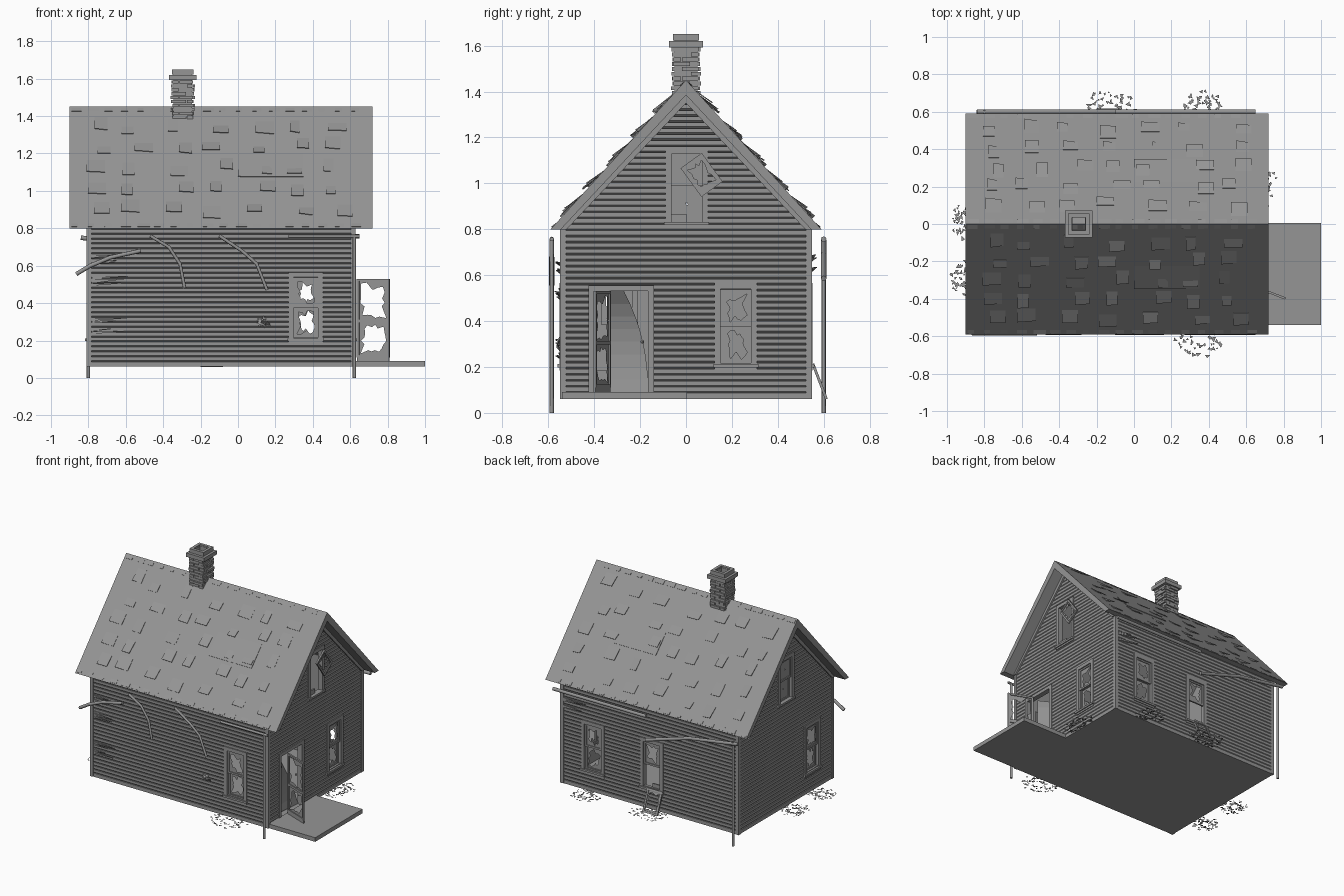
import bpy, bmesh, math, random
from mathutils import Vector, Matrix

random.seed(4)
rnd = random.uniform
cube = bpy.data.objects.get("Cube")
if cube:
    bpy.data.objects.remove(cube)

grey = bpy.data.materials.new("weathered_grey")
grey.use_nodes = True
grey.diffuse_color = (0.3, 0.3, 0.3, 1)
grey.node_tree.nodes["Principled BSDF"].inputs["Base Color"].default_value = (0.3, 0.3, 0.3, 1)

X0, X1, Y, BASE, EAVE, RIDGE = -0.805, 0.625, 0.545, 0.06, 0.8, 1.45

# Wall frames: along the wall, outward, up
WALLS = {
    "front": lambda u, d, z: (u, -Y - d, z),
    "back": lambda u, d, z: (u, Y + d, z),
    "right": lambda u, d, z: (X1 + d, u, z),
    "left": lambda u, d, z: (X0 - d, u, z),
}
world = lambda x, y, z: (x, y, z)


def finish(name, bm):
    bmesh.ops.recalc_face_normals(bm, faces=bm.faces)
    mesh = bpy.data.meshes.new(name)
    bm.to_mesh(mesh)
    bm.free()
    mesh.materials.append(grey)
    obj = bpy.data.objects.new(name, mesh)
    bpy.context.scene.collection.objects.link(obj)
    return obj


def loft(bm, a, b):
    """Closed solid between two matching outlines."""
    va, vb = [bm.verts.new(p) for p in a], [bm.verts.new(p) for p in b]
    for i in range(len(a)):
        j = (i + 1) % len(a)
        bm.faces.new((va[i], va[j], vb[j], vb[i]))
    bm.faces.new(va)
    bm.faces.new(vb)


def box(bm, P, u0, u1, d0, d1, z0, z1):
    ring = lambda z: [P(u0, d0, z), P(u1, d0, z), P(u1, d1, z), P(u0, d1, z)]
    loft(bm, ring(z0), ring(z1))


def border(bm, P, u0, u1, d0, d1, z0, z1, w):
    """Rectangular frame of four bars."""
    box(bm, P, u0, u0 + w, d0, d1, z0, z1)
    box(bm, P, u1 - w, u1, d0, d1, z0, z1)
    box(bm, P, u0 + w, u1 - w, d0, d1, z0, z0 + w)
    box(bm, P, u0 + w, u1 - w, d0, d1, z1 - w, z1)


def broken_pane(bm, P, u0, u1, d, z0, z1, lo=0.4, hi=0.9):
    """Pane of glass with a jagged hole."""
    cu, cz, hu, hz, n = (u0 + u1) / 2, (z0 + z1) / 2, (u1 - u0) / 2, (z1 - z0) / 2, 20
    outer, inner = [], []
    for i in range(n):
        a = math.tau * (i + 0.5) / n
        c, s = math.cos(a), math.sin(a)
        k = 1 / max(abs(c), abs(s))
        r = k * rnd(lo, hi)
        outer.append(bm.verts.new(P(cu + hu * c * k, d, cz + hz * s * k)))
        inner.append(bm.verts.new(P(cu + hu * c * r, d, cz + hz * s * r)))
    for i in range(n):
        j = (i + 1) % n
        bm.faces.new((outer[i], outer[j], inner[j], inner[i]))


def sash(bm, P, u0, u1, d, z0, z1, lo=0.4, hi=0.9):
    border(bm, P, u0, u1, d - 0.006, d + 0.006, z0, z1, 0.013)
    broken_pane(bm, P, u0 + 0.01, u1 - 0.01, d, z0 + 0.01, z1 - 0.01, lo, hi)


# Openings: wall, span along wall, height span, sashes present (upper, lower)
WINDOWS = [
    ("front", 0.295, 0.43, 0.21, 0.54, 1, 1), ("back", 0.3, 0.435, 0.21, 0.54, 1, 1),
    ("back", -0.175, -0.04, 0.21, 0.54, 1, 0), ("right", 0.15, 0.285, 0.21, 0.54, 1, 1),
    ("right", -0.065, 0.07, 0.83, 1.13, 0, 0), ("left", -0.37, -0.235, 0.21, 0.54, 1, 1),
    ("left", -0.065, 0.07, 0.83, 1.13, 1, 1),
]
DOOR = ("right", -0.4, -0.165, 0.06, 0.53)

# Clapboard walls, split around the openings
H = 0.0262
for wall, P in WALLS.items():
    gable = wall in ("right", "left")
    lo, hi = (-Y, Y) if gable else (X0, X1)
    top = 1.41 if gable else 0.815
    limit = (lambda z: max((1.42 - z) / 1.08, 0.002)) if gable else (lambda z: 9)
    holes = [w[1:5] for w in WINDOWS + [DOOR] if w[0] == wall]
    bm = bmesh.new()
    z = BASE
    while z < top:
        cuts = sorted((h[0], h[1]) for h in holes if h[2] < z + H / 2 < h[3])
        edges = [lo] + [e for c in cuts for e in c] + [hi]
        prof = [(-0.022, z), (-0.008, z), (0, z + 0.3 * H), (0, z + H), (-0.022, z + H)]
        for a, b in zip(edges[::2], edges[1::2]):
            side = lambda u: [P(max(-limit(q), min(limit(q), u)), d, q) for d, q in prof]
            loft(bm, side(a), side(b))
        z += H
    finish(wall + "_clapboards", bm)

# Corner boards
bm = bmesh.new()
for x in (X0 - 0.004, X1 - 0.022):
    for y in (-Y - 0.004, Y - 0.022):
        box(bm, world, x, x + 0.026, y, y + 0.026, BASE, EAVE + 0.015)
finish("corner_boards", bm)

# Windows
for wall, u0, u1, z0, z1, up, low in WINDOWS:
    P, bm = WALLS[wall], bmesh.new()
    border(bm, P, u0 - 0.025, u1 + 0.025, -0.03, 0.006, z0 - 0.025, z1 + 0.025, 0.026)
    box(bm, P, u0 - 0.03, u1 + 0.03, -0.02, 0.014, z0 - 0.012, z0 + 0.002)
    mid = (z0 + z1) / 2
    whole = wall == "left" and z0 > 0.7
    span = (0.02, 0.1) if whole else (0.4, 0.85)
    if up:
        sash(bm, P, u0, u1, -0.008, mid, z1, *span)
    if low:
        sash(bm, P, u0, u1, -0.02, z0, mid + 0.01, *span)
    else:
        box(bm, P, u0, u0 + 0.07, -0.02, -0.01, z0, z0 + 0.035)
    finish(wall + "_window", bm)

# Sash hanging crooked from the upper window
bm = bmesh.new()
sash(bm, world, -0.057, 0.057, 0, -0.077, 0.077, 0.55, 0.85)
obj = finish("hanging_sash", bm)
obj.matrix_world = (Matrix.Translation((X1 + 0.022, 0.068, 1.037))
                    @ Matrix.Rotation(math.radians(36), 4, "X") @ Matrix.Rotation(math.pi / 2, 4, "Z"))

# Sash leaning on the back wall
bm = bmesh.new()
sash(bm, world, -0.06, 0.06, 0, 0, 0.165, 0.6, 0.9)
obj = finish("leaning_sash", bm)
obj.matrix_world = Matrix.Translation((-0.14, 0.612, BASE)) @ Matrix.Rotation(math.radians(21), 4, "X")

# Door casing, warped inner door and open storm door
bm, P = bmesh.new(), WALLS["right"]
box(bm, P, -0.425, -0.4, -0.03, 0.007, 0.09, 0.555)
box(bm, P, -0.165, -0.14, -0.03, 0.007, 0.09, 0.555)
box(bm, P, -0.4, -0.165, -0.03, 0.007, 0.53, 0.555)
finish("door_casing", bm)

bm = bmesh.new()
rows = []
for i in range(9):
    t = i / 8
    y = -0.165 - 0.105 * t ** 2.2
    z = 0.09 + 0.44 * t
    rows.append([(0.585, -0.345, z), (0.6 - 0.16 * t, y, z), (0.585 - 0.16 * t, y, z), (0.57, -0.345, z)])
for a, b in zip(rows, rows[1:]):
    loft(bm, a, b)
bmesh.ops.remove_doubles(bm, verts=bm.verts, dist=0.0001)
bmesh.ops.create_uvsphere(bm, u_segments=8, v_segments=6, radius=0.008,
                          matrix=Matrix.Translation((0.6, -0.19, 0.31)))
finish("inner_door", bm)

bm = bmesh.new()
box(bm, world, 0, 0.185, -0.004, 0.004, 0, 0.03)
sash(bm, world, 0, 0.185, 0, 0.02, 0.22, 0.55, 0.92)
sash(bm, world, 0, 0.185, 0, 0.21, 0.44, 0.55, 0.92)
obj = finish("storm_door", bm)
obj.matrix_world = Matrix.Translation((0.637, -0.332, 0.09)) @ Matrix.Rotation(math.radians(-21), 4, "Z")

# Floor and porch
bm = bmesh.new()
box(bm, world, X0, X1, -Y, Y, BASE, 0.085)
finish("floor_slab", bm)
bm = bmesh.new()
box(bm, world, X1, 1.0, -0.54, 0.005, BASE, 0.09)
finish("porch_slab", bm)

# Roof shell with rake boards
bm = bmesh.new()
outline = [(-0.59, EAVE), (0, RIDGE), (0.59, EAVE), (0.545, EAVE), (0, 1.385), (-0.545, EAVE)]
for s in (-1, 1):
    half = [(0, RIDGE), (s * 0.59, EAVE), (s * 0.545, EAVE), (0, 1.385)]
    loft(bm, [(-0.9, y, z) for y, z in half], [(0.72, y, z) for y, z in half])
    rake = [(0, 1.4), (s * 0.56, EAVE), (s * 0.52, EAVE), (0, 1.35)]
    for x in (X0 - 0.012, X1):
        loft(bm, [(x, y, z) for y, z in rake], [(x + 0.012, y, z) for y, z in rake])
finish("roof", bm)

# Lifted and slipped shingles
bm = bmesh.new()
for s in (-1, 1):
    normal = Vector((0, s * 0.65, 0.59)).normalized()

    def on_roof(x, t, h):
        return Vector((x, s * 0.59 * (1 - t), EAVE + 0.65 * t)) + normal * h

    def shingle(x, t, w, l, lift):
        pts = [(x, t, lift), (x + w, t, lift * rnd(0.1, 1)), (x + w, t + l, 0.001), (x, t + l, 0.001)]
        loft(bm, [on_roof(*p) for p in pts], [on_roof(a, b, h - 0.004) for a, b, h in pts])

    for i in range(7):
        for j in range(5):
            shingle(-0.85 + 0.215 * i + rnd(0, 0.12), 0.07 + 0.175 * j + rnd(0, 0.06),
                    rnd(0.05, 0.1), rnd(0.06, 0.11), rnd(0.006, 0.022))
    for i in range(18):
        x = -0.89 + i * 0.088
        shingle(x, 0.01, rnd(0.03, 0.07), 0.03, rnd(0.002, 0.006))
        shingle(x, 0.96, rnd(0.03, 0.07), 0.03, rnd(0.002, 0.006))
    shingle(0.0, 0.42, 0.35, 0.2, 0.008)
finish("loose_shingles", bm)

# Brick chimney
bm, CX = bmesh.new(), -0.295
chimney = lambda u, d, z: (CX + u, d, z)
border_z = lambda half, inner, z0, z1: [
    box(bm, (lambda u, d, z, k=k: tuple(Matrix.Rotation(k * math.pi / 2, 3, "Z") @ Vector((u, d, z))
                                        + Vector((CX, 0, 0)))),
        -half, inner, inner, half, z0, z1) for k in range(4)]
border_z(0.05, 0.034, 1.38, 1.64)
for i in range(10):
    z = 1.385 + i * 0.021
    for k in range(4):
        turn = Matrix.Rotation(k * math.pi / 2, 3, "Z")
        P = lambda u, d, z: turn @ Vector((u, d, z)) + Vector((CX, 0, 0))
        joint = 0.02 if i % 2 else -0.02
        for a, b in ((-0.055, joint - 0.002), (joint + 0.002, 0.055)):
            box(bm, P, a, b, 0.04, 0.054 + rnd(0, 0.012), z, z + 0.017)
border_z(0.073, 0.036, 1.592, 1.62)
border_z(0.057, 0.036, 1.622, 1.65)
finish("chimney", bm)


# Gutters and downspouts
def pipe(name, pts, r=0.009):
    cu = bpy.data.curves.new(name, "CURVE")
    cu.dimensions, cu.bevel_depth, cu.bevel_resolution, cu.use_fill_caps = "3D", r, 2, True
    sp = cu.splines.new("POLY")
    sp.points.add(len(pts) - 1)
    for q, p in zip(sp.points, pts):
        q.co = (*p, 1)
    cu.materials.append(grey)
    bpy.context.scene.collection.objects.link(bpy.data.objects.new(name, cu))


F, B = -0.585, 0.6
pipe("front_downspout", [(0.622, F, 0), (0.622, F, 0.76)])
pipe("back_downspout", [(-0.8, B, 0), (-0.8, B, 0.76)])
pipe("front_gutter", [(0.27, F, 0.757), (0.65, F, 0.757)])
pipe("back_gutter", [(-0.1, B, 0.757), (0.65, B, 0.757)], 0.012)
pipe("fallen_back_gutter", [(-0.84, B, 0.75), (-0.45, B, 0.69), (-0.1, B, 0.585)], 0.012)
pipe("hanging_gutter_left", [(-0.47, F, 0.76), (-0.37, F, 0.7), (-0.31, F, 0.61), (-0.285, F, 0.48)])
pipe("hanging_gutter_middle", [(-0.1, F, 0.76), (0.02, F, 0.68), (0.1, F, 0.61), (0.155, F, 0.47)])
pipe("bent_gutter_end", [(-0.865, F, 0.555), (-0.79, F, 0.6), (-0.68, F, 0.645), (-0.52, F, 0.68)], 0.011)

# Splintered boards
bm = bmesh.new()
for wall, start, direction, heights in (("front", -0.78, 1, (0.61, 0.635, 0.5, 0.52, 0.3, 0.24)),
                                        ("back", 0.6, -1, (0.68, 0.655, 0.62))):
    for h in heights:
        for k in range(3):
            z, n = h + rnd(-0.01, 0.01), rnd(0.08, 0.2)
            e, d = start + direction * n, rnd(0.008, 0.025)
            P = WALLS[wall]
            loft(bm, [P(start, 0, z), P(start, 0.006, z), P(start, 0.006, z + 0.012), P(start, 0, z + 0.012)],
                 [P(e, d, z + 0.012), P(e, d + 0.003, z + 0.012), P(e, d + 0.003, z + 0.015), P(e, d, z + 0.015)])
for k in range(16):
    a, r = rnd(0, math.tau), rnd(0.025, 0.05)
    tip = [(0.14 + r * math.cos(a + o) * m, 0.3 + 0.7 * r * math.sin(a + o) * m, d)
           for o, m, d in ((0, 1, 0.004), (0.5, 0.5, 0.02), (-0.5, 0.4, 0.012))]
    bm.faces.new([bm.verts.new(WALLS["front"](u, d, z)) for u, z, d in tip])
finish("splintered_boards", bm)

# Broken glass scattered on the ground
bm = bmesh.new()
for cx, cy, rx, ry in ((0.35, -0.61, 0.15, 0.105), (-0.13, 0.62, 0.15, 0.1), (0.37, 0.62, 0.11, 0.1),
                       (-0.89, 0.02, 0.1, 0.11), (-0.89, -0.29, 0.1, 0.1), (0.68, 0.21, 0.09, 0.14)):
    for i in range(70):
        a, r = math.tau * i / 70, rnd(0.25, 0.95)
        x, y, t, s = cx + rx * r * math.cos(a), cy + ry * r * math.sin(a), rnd(0, 6), rnd(0.006, 0.016)
        bm.faces.new([bm.verts.new((max(x + s * math.cos(t + o), -1), y + s * math.sin(t + o), BASE + 0.002))
                      for o in (0, 1.6, 3.6)])
finish("glass_shards", bm)
